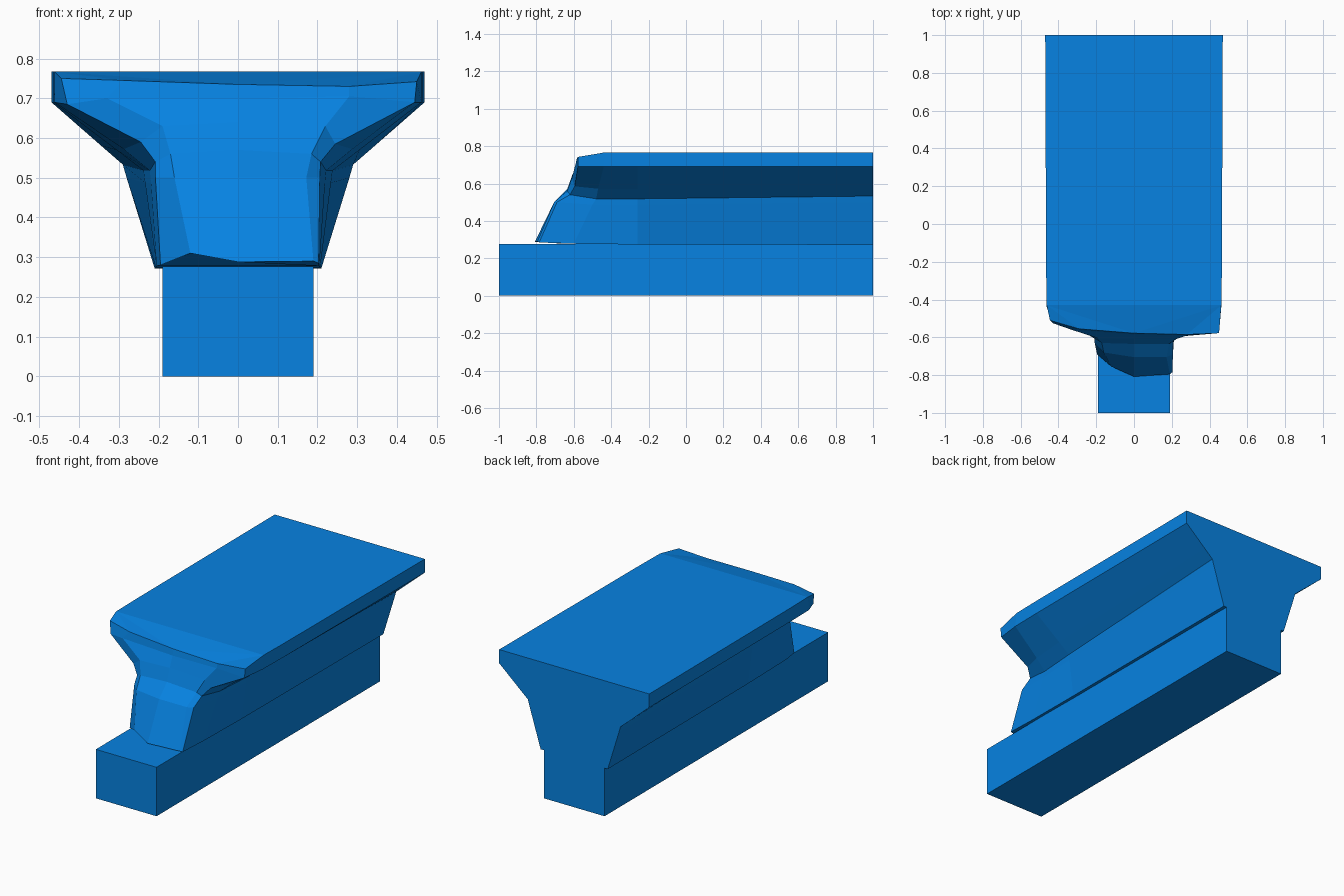
import bpy, bmesh


def make_object(name, bm):
    bmesh.ops.recalc_face_normals(bm, faces=bm.faces[:])
    mesh = bpy.data.meshes.new(name)
    bm.to_mesh(mesh)
    bm.free()
    mat = bpy.data.materials.get("blue") or bpy.data.materials.new("blue")
    mat.diffuse_color = (0.002, 0.225, 0.76, 1)
    mesh.materials.append(mat)
    obj = bpy.data.objects.new(name, mesh)
    bpy.context.collection.objects.link(obj)
    return obj


# Rectangular base rail
bm = bmesh.new()
bmesh.ops.create_cube(bm, size=1)
for v in bm.verts:
    v.co = (v.co.x * 0.38, v.co.y * 2, (v.co.z + 0.5) * 0.277)
make_object("base_rail", bm)

# Flared upper beam: half profiles (x, y, z) from bottom to top, waist narrowing forwards
back = [(0.21, 1, 0.272), (0.2805, 1, 0.50), (0.29, 1, 0.533),
        (0.344, 1, 0.58), (0.47, 1, 0.69), (0.47, 1, 0.767)]
middle = [(0.207, -0.26, 0.274), (0.234, -0.26, 0.487), (0.238, -0.26, 0.518),
          (0.306, -0.26, 0.57), (0.465, -0.26, 0.69), (0.465, -0.26, 0.767)]
near = [(0.205, -0.60, 0.278), (0.219, -0.50, 0.487), (0.222, -0.48, 0.518),
        (0.288, -0.47, 0.572), (0.462, -0.44, 0.69), (0.462, -0.43, 0.767)]

# Broken front end: columns from right edge to left edge
front = [
    [(0.203, -0.785, 0.285), (0.206, -0.69, 0.50), (0.208, -0.62, 0.54),
     (0.245, -0.595, 0.585), (0.445, -0.578, 0.69), (0.45, -0.578, 0.742)],
    [(0.19, -0.795, 0.29), (0.172, -0.705, 0.50), (0.185, -0.635, 0.56),
     (0.22, -0.61, 0.63), (0.28, -0.59, 0.705), (0.28, -0.585, 0.73)],
    [(0.0, -0.808, 0.288), (0.0, -0.705, 0.50), (0.0, -0.635, 0.57),
     (0.0, -0.61, 0.64), (0.0, -0.585, 0.70), (0.0, -0.578, 0.735)],
    [(-0.12, -0.755, 0.31), (-0.16, -0.68, 0.50), (-0.17, -0.63, 0.56),
     (-0.19, -0.605, 0.63), (-0.33, -0.56, 0.70), (-0.29, -0.555, 0.745)],
    [(-0.195, -0.69, 0.28), (-0.208, -0.63, 0.50), (-0.208, -0.605, 0.54),
     (-0.245, -0.585, 0.59), (-0.43, -0.525, 0.685), (-0.445, -0.51, 0.75)],
]

right = [back, middle, near]
left = [[(-x, y, z) for x, y, z in col] for col in reversed(right)]
bm = bmesh.new()
cols = [[bm.verts.new(p) for p in col] for col in right + front + left]

# Side and front skin, closed by the flat back
for a, b in zip(cols, cols[1:] + cols[:1]):
    for i in range(len(back) - 1):
        bm.faces.new((a[i], b[i], b[i + 1], a[i + 1]))

# Top, sloping front lip and underside
n = len(cols)
tops = [c[-1] for c in cols]
bm.faces.new(tops[:3] + tops[-3:])
bm.faces.new(tops[2:n - 2])
bm.faces.new([c[0] for c in cols])
bmesh.ops.triangulate(bm, faces=[f for f in bm.faces if len(f.verts) > 4])
make_object("flared_beam", bm)
